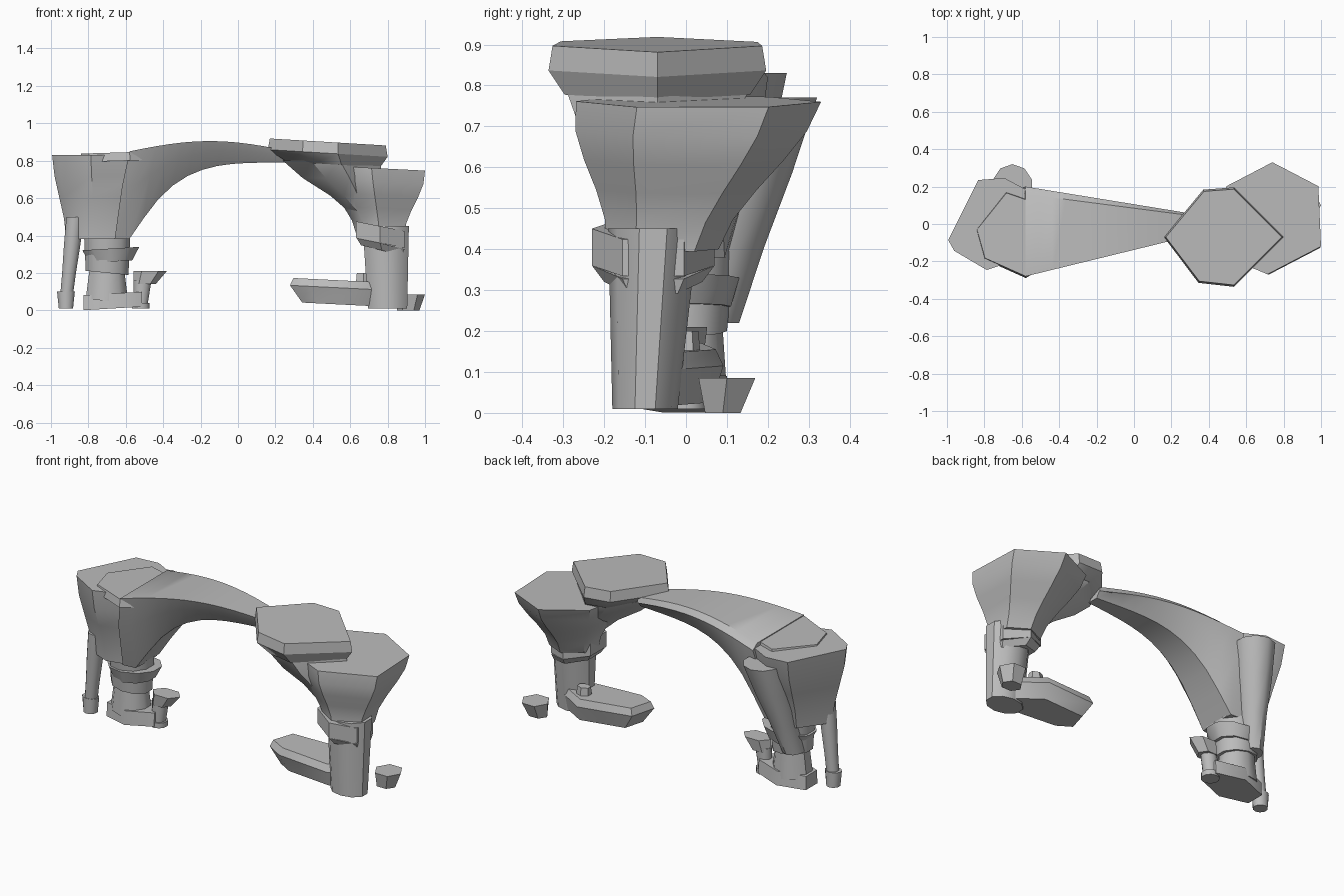
import bpy, bmesh, math
from mathutils import Vector

cube = bpy.data.objects.get("Cube")
if cube:
    bpy.data.objects.remove(cube)

stone = bpy.data.materials.new("grey stone")
stone.use_nodes = True
grey = (.5, .5, .5, 1)
stone.diffuse_color = grey
stone.node_tree.nodes["Principled BSDF"].inputs["Base Color"].default_value = grey

ROUND = range(18, 360, 36)
BLOCK = range(30, 360, 60)


def skin(name, rings):
    """Join rings of equal length into one closed rock with crisp ledges."""
    bm = bmesh.new()
    loops = [[bm.verts.new(point) for point in ring] for ring in rings]
    for below, above in zip(loops, loops[1:]):
        for i in range(len(below)):
            bm.faces.new((below[i - 1], below[i], above[i], above[i - 1]))
    bm.faces.new(loops[0])
    bm.faces.new(loops[-1])
    bmesh.ops.recalc_face_normals(bm, faces=bm.faces)
    mesh = bpy.data.meshes.new(name)
    bm.to_mesh(mesh)
    bm.free()
    mesh.materials.append(stone)
    rock_object = bpy.data.objects.new(name, mesh)
    bpy.context.collection.objects.link(rock_object)
    bpy.ops.object.select_all(action='DESELECT')
    rock_object.select_set(True)
    bpy.context.view_layer.objects.active = rock_object
    bpy.ops.object.shade_smooth_by_angle(angle=math.radians(40))


def rock(name, low, foot, high, head, corners=ROUND, steps=1, tilt=0):
    """Rock from a low to a high centre; foot and head are the half sizes,
    corners the angles of its edges, steps the rings of a curved flare."""
    low, foot, high, head = map(Vector, (low, foot, high, head))
    rings = []
    for step in range(steps + 1):
        t = step / steps
        centre = low.lerp(high, t)
        size = foot.lerp(head, t * t * (3 - 2 * t))
        ring = []
        for angle in map(math.radians, corners):
            x, y = size.x * math.cos(angle), size.y * math.sin(angle)
            ring.append(centre + Vector((x, y, x * tilt)))
        rings.append(ring)
    skin(name, rings)


def bridge(name, stations=12):
    """Arch whose underside sweeps up out of the cliff and levels off."""
    rings = []
    for station in range(stations + 1):
        t = station / stations
        rest = 1 - t
        x = .28 - .86 * rest
        x_low = x - .08 * rest
        x_mid = (x + x_low) / 2
        front = -.07 - .21 * rest
        back = .06 + .14 * rest
        top = .85 + .055 * math.sin(math.pi * t)
        bottom = .79 - .41 * min(1, 1.5 * rest ** 4)
        middle = top + (bottom - top) * .4
        rings.append([(x, front, top), (x, back * .8, top), (x, back, top - .03),
                      (x_mid, back * .9, middle), (x_low, back / 2, bottom),
                      (x_low, front / 2, bottom), (x_mid, front * .85, middle)])
    skin(name, rings)


# Right-hand cliff and the arch growing out of it
cliff_corners = (40, 80, 110, 200, 215, 260, 320)
rock("cliff_body", low=(-.73, -.02, .38), foot=(.2, .13), high=(-.74, 0, .83), head=(.27, .25),
     corners=cliff_corners, steps=4)
rock("cliff_top", low=(-.6, -.05, .8), foot=(.25, .24), high=(-.6, -.05, .845), head=(.24, .23),
     corners=(30, 110, 175, 215, 275, 330), tilt=.03)
rock("rear_buttress", low=(-.75, .05, .22), foot=(.06, .08), high=(-.65, .2, .77), head=(.11, .12), steps=3)
bridge("bridge")

# Banded stalk below the cliff
rock("stalk_base", low=(-.67, 0, .01), foot=(.18, .11), high=(-.67, 0, .09), head=(.18, .1),
     corners=BLOCK, tilt=.06)
rock("stalk", low=(-.7, 0, .05), foot=(.12, .1), high=(-.7, 0, .2), head=(.1, .09), tilt=-.1)
rock("stalk_neck", low=(-.7, 0, .2), foot=(.12, .1), high=(-.7, 0, .4), head=(.13, .12), tilt=-.1)
rock("stalk_band", low=(-.68, 0, .26), foot=(.12, .11), high=(-.68, 0, .33), head=(.16, .13), tilt=.06)

# Thin prop and small capped post beside the stalk
rock("prop_foot", low=(-.92, -.07, .01), foot=(.04, .04), high=(-.92, -.07, .1), head=(.05, .04))
rock("prop_leg", low=(-.92, -.07, .05), foot=(.035, .035), high=(-.87, -.08, .5), head=(.05, .05), steps=3)
rock("post_foot", low=(-.52, 0, .01), foot=(.05, .05), high=(-.52, 0, .04), head=(.05, .05))
rock("small_post", low=(-.52, 0, .04), foot=(.04, .04), high=(-.51, 0, .16), head=(.05, .04))
rock("post_cap", low=(-.5, 0, .14), foot=(.06, .05), high=(-.47, 0, .21), head=(.09, .06),
     corners=range(0, 360, 60))

# Left-hand tower: shaft, collar and flared head
rock("shaft", low=(.8, -.1, .01), foot=(.11, .08), high=(.79, -.08, .45), head=(.13, .11), steps=2)
rock("collar_underside", low=(.77, -.08, .32), foot=(.13, .12), high=(.76, -.08, .36), head=(.15, .15),
     corners=BLOCK, tilt=-.25)
rock("collar", low=(.76, -.08, .36), foot=(.15, .15), high=(.76, -.08, .45), head=(.15, .15),
     corners=BLOCK, tilt=-.2)
tower_corners = (35, 90, 145, 190, 230, 265, 330)
rock("tower_head", low=(.77, -.06, .4), foot=(.14, .14), high=(.74, .03, .76), head=(.3, .3),
     corners=tower_corners, steps=5, tilt=-.05)

# Cap rock where the arch meets the tower
cap_corners = (0, 80, 110, 180, 245, 280)
rock("cap_shoulder", low=(.68, -.07, .52), foot=(.08, .1), high=(.5, -.07, .8), head=(.26, .23),
     corners=cap_corners, steps=3)
rock("cap_underside", low=(.51, -.07, .78), foot=(.25, .23), high=(.48, -.07, .84), head=(.32, .27),
     corners=cap_corners, tilt=-.06)
rock("cap_rock", low=(.48, -.07, .84), foot=(.32, .27), high=(.48, -.07, .9), head=(.31, .26),
     corners=cap_corners, tilt=-.06)

# Boulders at the foot of the tower
boulder_corners = (0, 70, 140, 205, 235, 300)
rock("long_boulder", low=(.57, -.04, .03), foot=(.25, .11), high=(.55, -.04, .12), head=(.3, .14),
     corners=boulder_corners, tilt=-.05)
rock("long_boulder_top", low=(.55, -.04, .12), foot=(.3, .14), high=(.55, -.04, .16), head=(.28, .12),
     corners=boulder_corners, tilt=-.05)
rock("boulder_knob", low=(.67, 0, .1), foot=(.05, .04), high=(.67, 0, .2), head=(.04, .03), corners=BLOCK)
rock("small_boulder", low=(.91, .09, 0), foot=(.06, .05), high=(.92, .1, .085), head=(.08, .08),
     corners=range(0, 360, 60))
